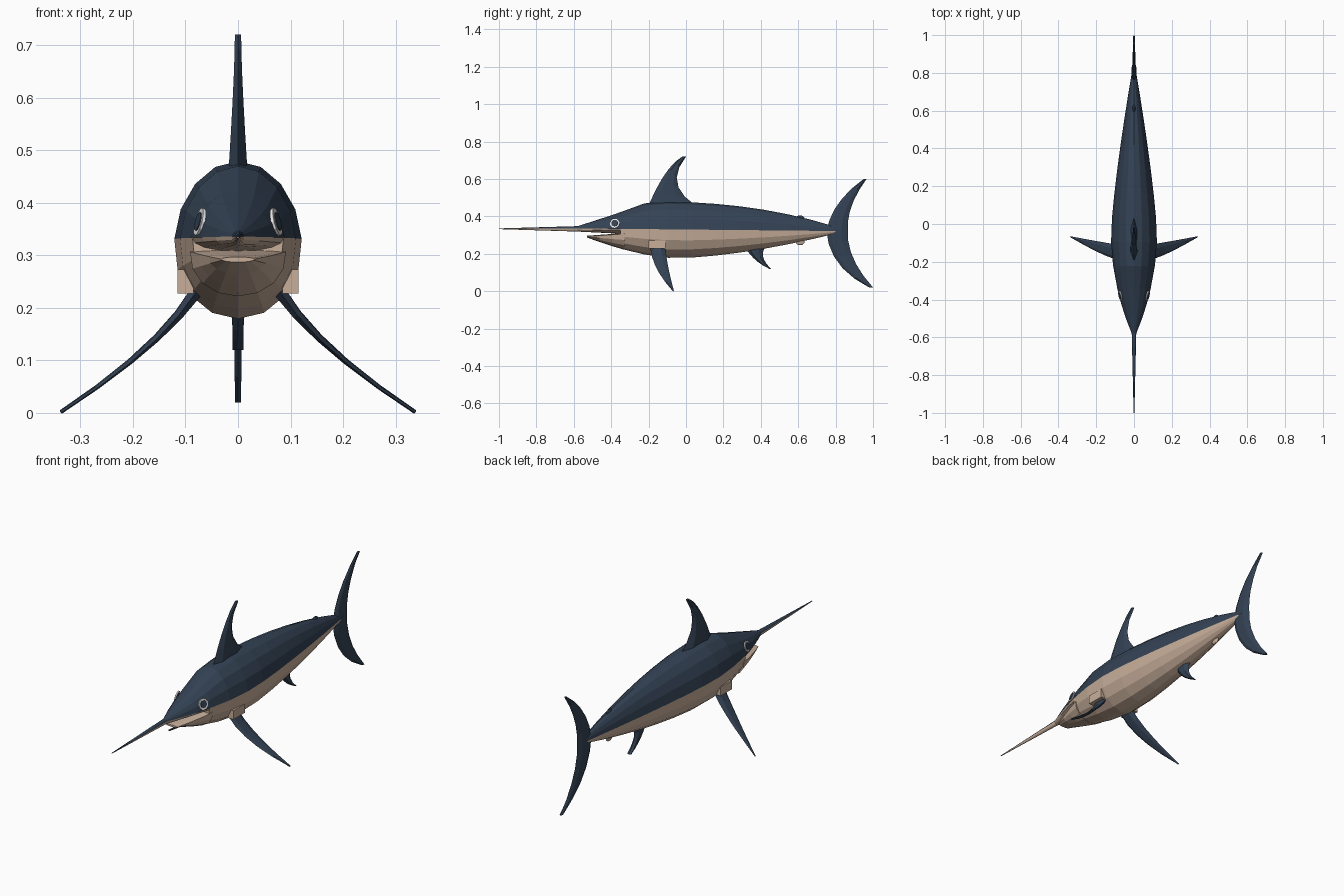
import bpy, bmesh
from math import cos, sin, tau
from mathutils import Matrix, Vector
from mathutils.bvhtree import BVHTree

if "Cube" in bpy.data.objects:
    bpy.data.objects.remove(bpy.data.objects["Cube"])


def material(name, *colour):
    mat = bpy.data.materials.new(name)
    mat.use_nodes = True
    mat.diffuse_color = (*colour, 1)
    shader = mat.node_tree.nodes["Principled BSDF"]
    shader.inputs["Base Color"].default_value = mat.diffuse_color
    return mat


navy = material("navy back", 0.034, 0.055, 0.09)
tan = material("tan belly", 0.58, 0.43, 0.33)
white = material("eye white", 0.8, 0.8, 0.8)


def make_object(name, bm, *materials):
    bmesh.ops.recalc_face_normals(bm, faces=bm.faces)
    mesh = bpy.data.meshes.new(name)
    bm.to_mesh(mesh)
    for mat in materials:
        mesh.materials.append(mat)
    obj = bpy.data.objects.new(name, mesh)
    bpy.context.collection.objects.link(obj)
    return obj


def skin(rings, is_lower=lambda side: False):
    """Join rings with faces and cap both ends; lower sides take the second material."""
    bm = bmesh.new()
    loops = [[bm.verts.new(point) for point in ring] for ring in rings]
    count = len(loops[0])
    for near, far in zip(loops, loops[1:]):
        for side in range(count):
            after = (side + 1) % count
            face = bm.faces.new((near[side], near[after], far[after], far[side]))
            face.material_index = int(is_lower(side))
    for loop in (loops[0], loops[-1]):
        bm.faces.new(loop).material_index = int(is_lower(count // 2))
    return bm


# Outline rules along the length
NOSE, TAIL, SIDES = -0.58, 0.8, 16


def swell(y, peak, values, powers):
    """Falls from the middle value at the peak to the nose and tail values."""
    front, middle, back = values
    if y < peak:
        end, value, power = NOSE, front, powers[0]
    else:
        end, value, power = TAIL, back, powers[1]
    return middle + (value - middle) * ((y - peak) / (end - peak)) ** power


def half_width(y):
    return swell(y, -0.05, (0.012, 0.122, 0.012), (2, 1.3))


def back_height(y):
    return swell(y, -0.2, (0.348, 0.48, 0.345), (0.9, 2.3))


def belly_height(y):
    return swell(y, -0.05, (0.31, 0.177, 0.308), (1.7, 1.6))


def colour_line(y):
    return 0.33 - 0.01 * y


def mouth_roof(y):
    return 0.29 - 0.05 * y


def lip(y):
    return 0.33 + 0.07 * y


def hull_ring(y, width, top, line, bottom):
    ring = []
    for step in range(SIDES):
        angle = tau * step / SIDES
        rise = cos(angle)
        x = width * sin(angle) * (1 - 0.07 * rise)
        height = (top - line) if rise > 0 else (line - bottom)
        ring.append((x, y, line + rise * height))
    return ring


def spread(start, end, steps):
    return [start + (end - start) * step / steps for step in range(steps + 1)]


def below_line(side):
    return SIDES <= side * 4 < SIDES * 3


def hull(name, stations, top, line, bottom, upper_mat, extra=()):
    rings = [hull_ring(y, half_width(y), top(y), line(y), bottom(y)) for y in stations]
    bm = skin(rings + list(extra), below_line)
    make_object(name, bm, upper_mat, tan)
    return bm


# Body, upper head with its long bill, and lower jaw
hull("body", spread(-0.35, TAIL, 9), back_height, colour_line, belly_height, navy)
bill_tip = hull_ring(-1, 0.002, 0.336, 0.334, 0.332)
head = hull("head_and_bill", spread(-0.34, NOSE, 3), back_height, colour_line,
            mouth_roof, navy, [bill_tip])
hull("lower_jaw", spread(-0.33, -0.53, 3), lambda y: lip(y) + 0.004, lip,
     belly_height_jaw := lambda y: min(belly_height(y), lip(y) - 0.006), tan)


# Fins: front and rear edges are curves of start, control and end points
def bend(points, t):
    start, control, end = map(Vector, points)
    return start.lerp(control, t).lerp(control.lerp(end, t), t)


def fin(name, lead, trail, root, tip, normal=(1, 0, 0), steps=5):
    side = Vector(normal).normalized()
    rings = []
    for t in spread(0, 1, steps):
        front, rear = bend(lead, t), bend(trail, t)
        out = side * (tip + (root - tip) * (1 - t) ** 2)
        fore, aft = front.lerp(rear, 0.2), front.lerp(rear, 0.7)
        rings.append([front, fore + out, aft + out, rear, aft - out, fore - out])
    make_object(name, skin(rings), navy)


def centre_fin(name, lead, trail, root, tip):
    fin(name, [(0, *p) for p in lead], [(0, *p) for p in trail], root, tip)


centre_fin("dorsal_fin", [(-0.2, 0.46), (-0.11, 0.67), (-0.02, 0.72)],
           [(0.05, 0.46), (-0.12, 0.57), (0, 0.72)], 0.018, 0.006)
centre_fin("upper_tail_lobe", [(0.75, 0.32), (0.78, 0.48), (0.95, 0.6)],
           [(0.865, 0.32), (0.855, 0.45), (0.965, 0.6)], 0.012, 0.005)
centre_fin("lower_tail_lobe", [(0.75, 0.33), (0.76, 0.13), (0.98, 0.02)],
           [(0.865, 0.33), (0.855, 0.18), (1, 0.02)], 0.012, 0.006)
centre_fin("anal_fin", [(0.32, 0.23), (0.36, 0.16), (0.445, 0.12)],
           [(0.42, 0.23), (0.39, 0.18), (0.455, 0.12)], 0.014, 0.01)


# Small nubs near the tail
def nub(name, z, mat):
    bm = bmesh.new()
    shape = Matrix.LocRotScale((0, 0.61, z), None, (0.008, 0.025, 0.018))
    bmesh.ops.create_icosphere(bm, subdivisions=2, radius=1, matrix=shape)
    make_object(name, bm, mat)


nub("upper_finlet", 0.388, navy)
nub("lower_finlet", 0.264, tan)

# Paired fins, fin bases and eyes
head_surface = BVHTree.FromBMesh(head)
for label, s in (("left", 1), ("right", -1)):
    tip_x = s * 0.337
    fin(label + "_pectoral_fin",
        [(s * 0.08, -0.19, 0.23), (s * 0.15, -0.18, 0.12), (tip_x, -0.07, 0)],
        [(s * 0.08, -0.11, 0.23), (s * 0.15, -0.1, 0.13), (tip_x, -0.065, 0.004)],
        0.012, 0.003, (s, 0, 1))

    bm = bmesh.new()
    shape = Matrix.LocRotScale((s * 0.1, -0.155, 0.25), None, (0.03, 0.09, 0.045))
    bmesh.ops.create_cube(bm, size=1, matrix=shape)
    make_object(label + "_pectoral_base", bm, tan)

    aim = Vector((-s, 0, 0))
    spot, normal, *_ = head_surface.ray_cast(Vector((s, -0.38, 0.363)), aim)
    turn = normal.to_track_quat('Z', 'Y')
    for part, radius, depth, mat in (("eye", 0.027, 0.006, white),
                                     ("pupil", 0.018, 0.009, navy)):
        bm = bmesh.new()
        place = Matrix.LocRotScale(spot + normal * depth / 4, turn, None)
        bmesh.ops.create_cone(bm, cap_ends=True, segments=12, radius1=radius,
                              radius2=radius, depth=depth, matrix=place)
        make_object(f"{label}_{part}", bm, mat)
